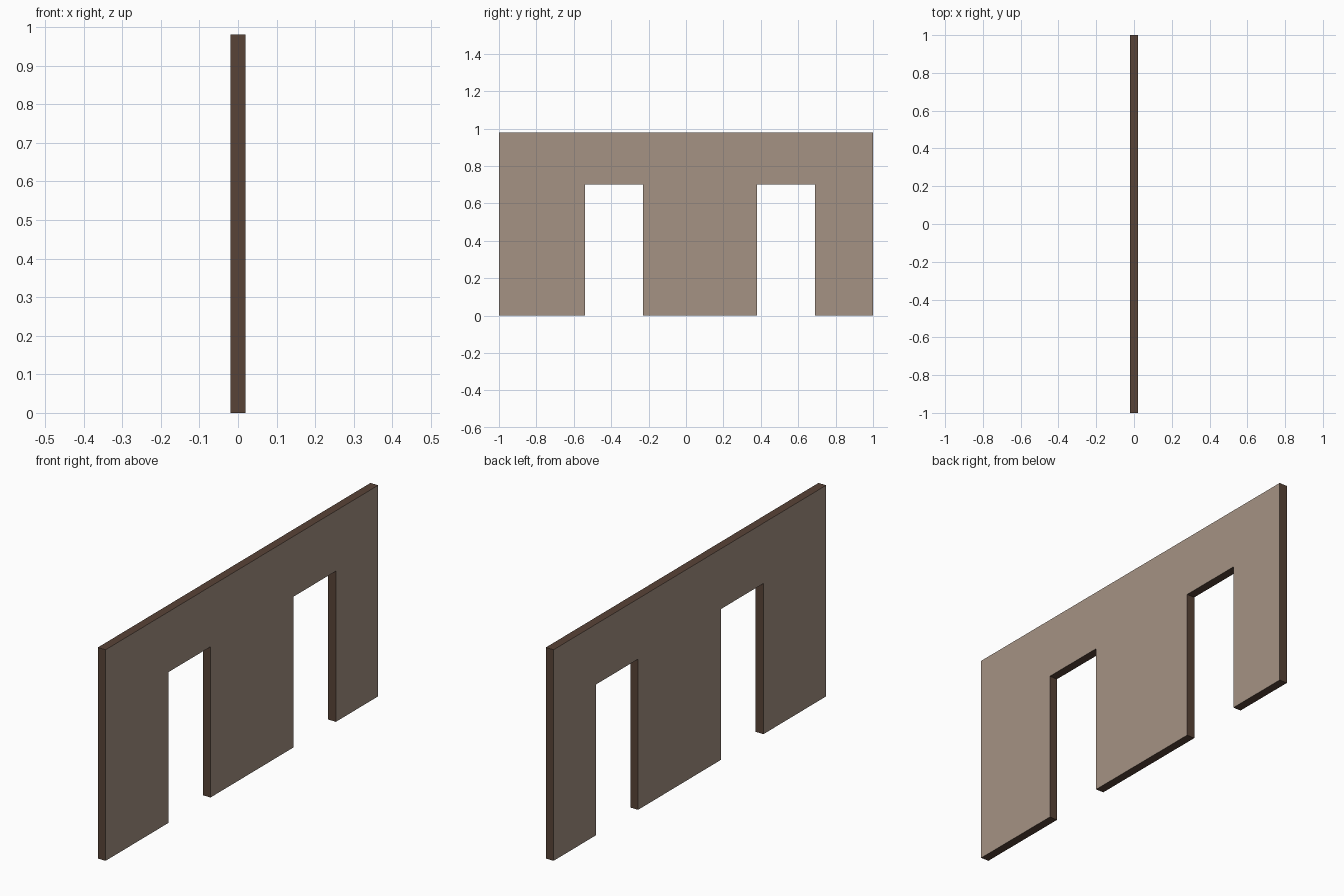
import bpy
import bmesh

if "Cube" in bpy.data.objects:
    bpy.data.objects.remove(bpy.data.objects["Cube"])

HALF_T, HEIGHT, DOOR_H = 0.02, 0.98, 0.70
DOORS = [(-0.54, -0.23), (0.38, 0.69)]


def material(name, color):
    m = bpy.data.materials.new(name)
    m.diffuse_color = (*color, 1.0)
    m.use_nodes = True
    m.node_tree.nodes["Principled BSDF"].inputs["Base Color"].default_value = m.diffuse_color
    return m


# Wall outline in the y-z plane, stepping up and over each doorway
outline = [(-1.0, 0.0)]
for a, b in DOORS:
    outline += [(a, 0.0), (a, DOOR_H), (b, DOOR_H), (b, 0.0)]
outline += [(1.0, 0.0), (1.0, HEIGHT), (-1.0, HEIGHT)]

# Extrude the outline through the wall thickness
bm = bmesh.new()
face = bm.faces.new([bm.verts.new((-HALF_T, y, z)) for y, z in outline])
result = bmesh.ops.extrude_face_region(bm, geom=[face], use_keep_orig=True)
moved = [v for v in result["geom"] if isinstance(v, bmesh.types.BMVert)]
bmesh.ops.translate(bm, verts=moved, vec=(2 * HALF_T, 0, 0))
bmesh.ops.recalc_face_normals(bm, faces=bm.faces)

# Plaster on the two broad sides, dark trim on every edge and door reveal
for f in bm.faces:
    f.material_index = 0 if abs(f.normal.x) > 0.5 else 1

mesh = bpy.data.meshes.new("wall_with_doorways")
bm.to_mesh(mesh)
bm.free()
mesh.materials.append(material("tan plaster", (0.376, 0.287, 0.227)))
mesh.materials.append(material("dark brown edge", (0.098, 0.056, 0.038)))
wall = bpy.data.objects.new("wall_with_doorways", mesh)
bpy.context.collection.objects.link(wall)
